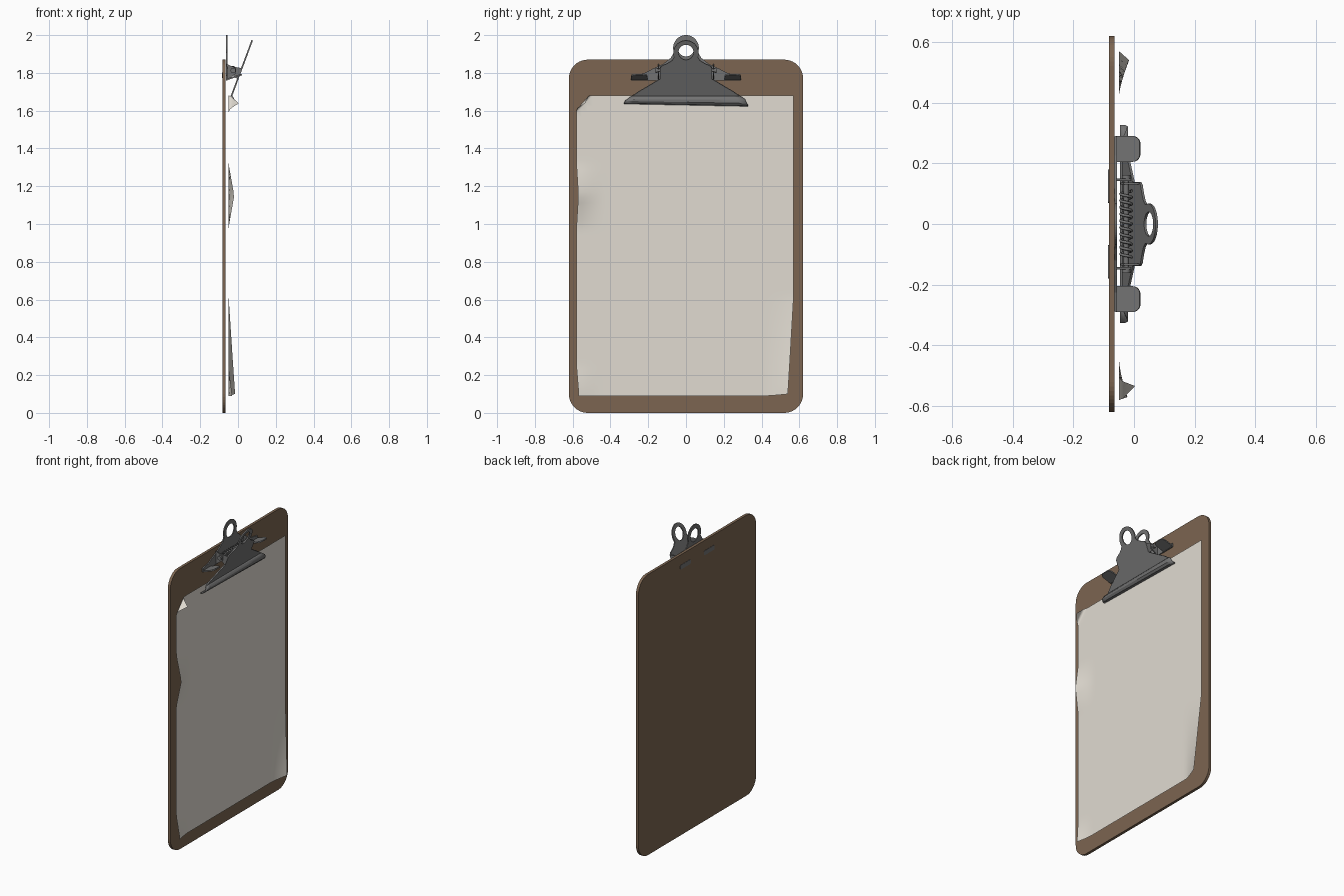
import bpy, bmesh, math
from mathutils import Vector

if "Cube" in bpy.data.objects:
    bpy.data.objects.remove(bpy.data.objects["Cube"])


def material(name, col):
    m = bpy.data.materials.new(name)
    m.diffuse_color = (*col, 1)
    m.use_nodes = True
    m.node_tree.nodes["Principled BSDF"].inputs["Base Color"].default_value = m.diffuse_color
    return m


BROWN = material("brown_hardboard", (0.20, 0.13, 0.082))
PAPER = material("off_white_paper", (0.75, 0.71, 0.64))
METAL = material("grey_steel", (0.17, 0.17, 0.17))


def finish(bm, name, mat, thick=0.0, smooth=True):
    me = bpy.data.meshes.new(name)
    bm.to_mesh(me)
    bm.free()
    ob = bpy.data.objects.new(name, me)
    bpy.context.collection.objects.link(ob)
    me.materials.append(mat)
    if thick:
        s = ob.modifiers.new("thickness", 'SOLIDIFY')
        s.thickness, s.offset = thick, 0
    if smooth:
        bpy.ops.object.select_all(action='DESELECT')
        ob.select_set(True)
        bpy.context.view_layer.objects.active = ob
        bpy.ops.object.shade_smooth_by_angle(angle=math.radians(30))
    return ob


def plate(name, loops, place, mat, thick):
    """Flat outline with holes, placed in space by place(u, v)."""
    bm = bmesh.new()
    for pts in loops:
        vs = [bm.verts.new((u, v, 0)) for u, v in pts]
        for i, v in enumerate(vs):
            bm.edges.new((v, vs[(i + 1) % len(vs)]))
    bmesh.ops.triangle_fill(bm, edges=bm.edges[:], use_beauty=True, normal=(0, 0, 1))
    for v in bm.verts:
        v.co = Vector(place(v.co.x, v.co.y))
    return finish(bm, name, mat, thick, smooth=False)


def arc(cu, cv, r, a0, a1, n):
    return [(cu + r * math.cos(math.radians(a0 + (a1 - a0) * i / n)),
             cv + r * math.sin(math.radians(a0 + (a1 - a0) * i / n))) for i in range(n + 1)]


def mirrored(right):
    """Close a right-hand half outline (starting on the axis) with its mirror."""
    return right + [(-u, v) for u, v in reversed(right) if u > 1e-5]


def circle(cv, r):
    return arc(0, cv, r, 0, 348.75, 31)


def rounded(u0, u1, v0, v1, r):
    return (arc(u1 - r, v1 - r, r, 90, 0, 10) + arc(u1 - r, v0 + r, r, 0, -90, 10)
            + arc(u0 + r, v0 + r, r, -90, -180, 10) + arc(u0 + r, v1 - r, r, 180, 90, 10))


# Board with the two clip fastenings showing on its back
plate("board", [rounded(-0.62, 0.62, 0, 1.87, 0.1)], lambda u, v: (-0.074, u, v), BROWN, 0.018)
for i, c in enumerate((-0.125, 0.125)):
    plate(f"back_fastening_{i}", [rounded(c - 0.055, c + 0.055, 1.772, 1.802, 0.008)],
          lambda u, v: (-0.083, u, v), METAL, 0.004)

# Paper sheet with a folded corner, a lifted edge and curled lower corners
bm = bmesh.new()
bmesh.ops.create_grid(bm, x_segments=40, y_segments=56, size=0.5)
for v in bm.verts:
    v.co = Vector((-0.05, -0.005 + v.co.x * 1.15, 0.885 + v.co.y * 1.59))
a, b = Vector((-0.05, -0.58, 1.585)), Vector((-0.05, -0.495, 1.68))
along = (b - a).normalized()
out = Vector((0, -along.z, along.y))
for k in range(5):
    bmesh.ops.bisect_plane(bm, geom=bm.verts[:] + bm.edges[:] + bm.faces[:],
                           plane_co=a + out * 0.006 * k, plane_no=out)


def ramp(t):
    return max(0.0, min(1.0, t))


for v in bm.verts:
    y, z = v.co.y, v.co.z
    d = (v.co - a).dot(out)
    if d > 0:
        R = 0.014
        ang = min(d / R, 1.9)
        rest = d - ang * R
        flat = R * math.sin(ang) + rest * math.cos(ang)
        v.co += out * (flat - d)
        v.co.x += R * (1 - math.cos(ang)) + rest * math.sin(ang)
    edge = ramp(1 - abs(z - 1.15) / 0.17) * ramp((-0.44 - y) / 0.14) ** 1.5
    right = ramp((0.62 - z) / 0.52) * ramp((y - 0.42) / 0.15) ** 1.3
    left = ramp((0.25 - z) / 0.15) * ramp((-0.46 - y) / 0.12) ** 1.5
    v.co.x += 0.03 * edge + 0.034 * right + 0.018 * left
    v.co.y += 0.01 * edge - 0.03 * right + 0.012 * left
    v.co.z += 0.01 * right * ramp((0.3 - z) / 0.2)
finish(bm, "paper_sheet", PAPER)


# Clip lever: tilted plate with a ring head
def lever_place(u, v):
    return (-0.035 + (v - 1.677) * 0.373, u, v)


lever = arc(0, 1.905, 0.067, 90, -20, 14) + [
    (0.075, 1.865), (0.1, 1.85), (0.128, 1.838), (0.138, 1.825), (0.138, 1.768),
    (0.165, 1.752), (0.21, 1.725), (0.25, 1.702), (0.285, 1.677)]
plate("clip_lever", [mirrored(lever), circle(1.91, 0.04)], lever_place, METAL, 0.008)

# Rolled lip that presses on the paper: x, z, half width
rows = [(-0.035, 1.677, 0.285), (-0.027, 1.669, 0.30), (-0.022, 1.659, 0.313),
        (-0.023, 1.646, 0.322), (-0.032, 1.635, 0.327), (-0.046, 1.632, 0.327)]
bm = bmesh.new()
grid = [[bm.verts.new((x, w * t / 8, z - (0.02 * w * t / 8 if z < 1.65 else 0)))
         for t in range(-8, 9)] for x, z, w in rows]
for r0, r1 in zip(grid, grid[1:]):
    for i in range(16):
        bm.faces.new((r0[i], r1[i], r1[i + 1], r0[i + 1]))
finish(bm, "clip_lip", METAL, 0.006)

# Clip back plate with ring head and sloping wings
back = arc(0, 1.932, 0.068, 90, -20, 14) + [
    (0.08, 1.88), (0.12, 1.848), (0.17, 1.825), (0.225, 1.797), (0.288, 1.785), (0.288, 1.76)]
plate("clip_back_plate", [mirrored(back), circle(1.93, 0.043)],
      lambda u, v: (-0.06, u, v), METAL, 0.007)

for side, s in (("left", -1), ("right", 1)):
    # Tab bent forward from the wing
    tab = [(-0.06, 0.205), (-0.06, 0.29)] + arc(-0.005, 0.265, 0.025, 90, 0, 6) \
        + arc(-0.005, 0.23, 0.025, 0, -90, 6)
    plate(f"{side}_tab", [tab],
          lambda u, v: (u, s * v, 1.765 + (u + 0.06) * 0.33), METAL, 0.008)
    # Lever ear and back plate ear around the pivot
    plate(f"{side}_lever_ear", [[(-0.002, 1.765), (0.02, 1.825), (-0.035, 1.835), (-0.045, 1.805)]],
          lambda u, v: (u, s * 0.134, v), METAL, 0.007)
    plate(f"{side}_back_ear", [[(-0.06, 1.76), (-0.01, 1.797), (-0.01, 1.825), (-0.06, 1.847)]],
          lambda u, v: (u, s * 0.146, v), METAL, 0.007)


# Pivot pin with its two heads
def pin(name, r, length, y):
    bpy.ops.mesh.primitive_cylinder_add(vertices=20, radius=r, depth=length,
                                        location=(-0.026, y, 1.813), rotation=(math.pi / 2, 0, 0))
    ob = bpy.context.object
    ob.name = name
    ob.data.materials.append(METAL)
    bpy.ops.object.shade_smooth_by_angle(angle=math.radians(30))


pin("pivot_pin", 0.009, 0.31, 0)
for s in (-1, 1):
    pin("pivot_head", 0.014, 0.012, s * 0.156)

# Coil spring around the pin
cu = bpy.data.curves.new("coil_spring", 'CURVE')
cu.dimensions, cu.bevel_depth, cu.bevel_resolution = '3D', 0.005, 1
n = 10 * 14
sp = cu.splines.new('POLY')
sp.points.add(n)
for i, p in enumerate(sp.points):
    t = 2 * math.pi * i / 14
    p.co = (-0.026 + 0.018 * math.cos(t), -0.11 + 0.22 * i / n, 1.813 + 0.018 * math.sin(t), 1)
cu.materials.append(METAL)
bpy.context.collection.objects.link(bpy.data.objects.new("coil_spring", cu))
